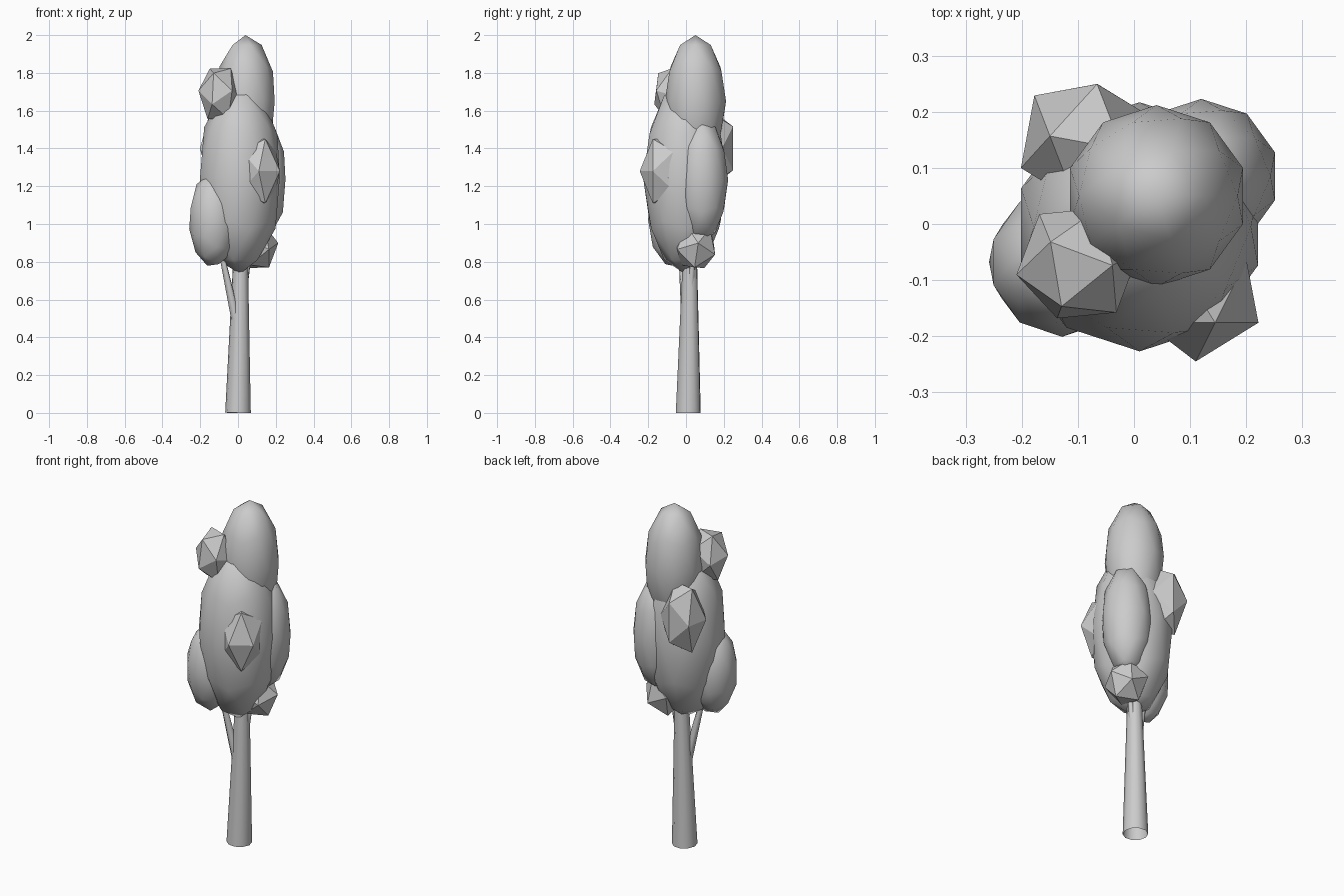
import bpy, bmesh
from math import radians
from mathutils import Vector, Matrix, Euler

cube = bpy.data.objects.get("Cube")
if cube:
    bpy.data.objects.remove(cube)

grey = bpy.data.materials.new("plain grey")
grey.use_nodes = True
tone = (0.6, 0.6, 0.6, 1)
grey.diffuse_color = tone
grey.node_tree.nodes["Principled BSDF"].inputs["Base Color"].default_value = tone


def finish(name, bm, smooth):
    mesh = bpy.data.meshes.new(name)
    bm.to_mesh(mesh)
    bm.free()
    mesh.materials.append(grey)
    for face in mesh.polygons:
        face.use_smooth = smooth
    obj = bpy.data.objects.new(name, mesh)
    bpy.context.collection.objects.link(obj)
    return obj


def foliage(name, centre, radius, height, turn=(0, 0, 0), detail=2):
    """Stretched icosphere: smooth for big clumps, faceted for small ones."""
    bm = bmesh.new()
    bmesh.ops.create_icosphere(bm, subdivisions=detail, radius=1)
    spin = Euler([radians(a) for a in turn]).to_matrix().to_4x4()
    stretch = Matrix.Diagonal((radius, radius, height, 1))
    bm.transform(Matrix.Translation(centre) @ stretch @ spin)
    finish(name, bm, detail > 1)


def limb(name, start, end, r1, r2, sides, caps=False):
    """Tapered tube between two points."""
    a, b = Vector(start), Vector(end)
    bm = bmesh.new()
    bmesh.ops.create_cone(bm, cap_ends=caps, segments=sides,
                          radius1=r1, radius2=r2, depth=(b - a).length)
    tilt = (b - a).to_track_quat('Z', 'Y').to_matrix().to_4x4()
    bm.transform(Matrix.Translation((a + b) / 2) @ tilt)
    finish(name, bm, True)


# Trunk and branches
limb("trunk", (0, 0.012, 0), (0.016, 0.022, 0.95), 0.068, 0.034, 10)
limb("right_branch", (-0.012, 0.0, 0.5), (-0.1, -0.03, 0.9), 0.026, 0.012, 6)
limb("left_branch", (0.02, 0.02, 0.58), (0.07, 0.04, 0.9), 0.022, 0.01, 6)

# Large smooth clumps
foliage("main_crown", (0.01, -0.005, 1.245), 0.222, 0.51)
foliage("top_crown", (0.04, 0.05, 1.65), 0.162, 0.35)
foliage("right_clump", (-0.128, -0.068, 1.025), 0.133, 0.255, (0, 15, 0))
foliage("left_clump", (0.12, 0.085, 1.235), 0.138, 0.33)

# Small faceted clumps
foliage("upper_tuft", (-0.1, -0.07, 1.69), 0.112, 0.16, (10, 32, 15), 1)
foliage("back_tuft", (-0.085, 0.145, 1.4), 0.125, 0.22, (20, 25, 30), 1)
foliage("front_tuft", (0.11, -0.12, 1.28), 0.125, 0.2, (90, 0, 0), 1)
foliage("lower_tuft", (0.095, 0.05, 0.88), 0.12, 0.135, (30, 15, 20), 1)
